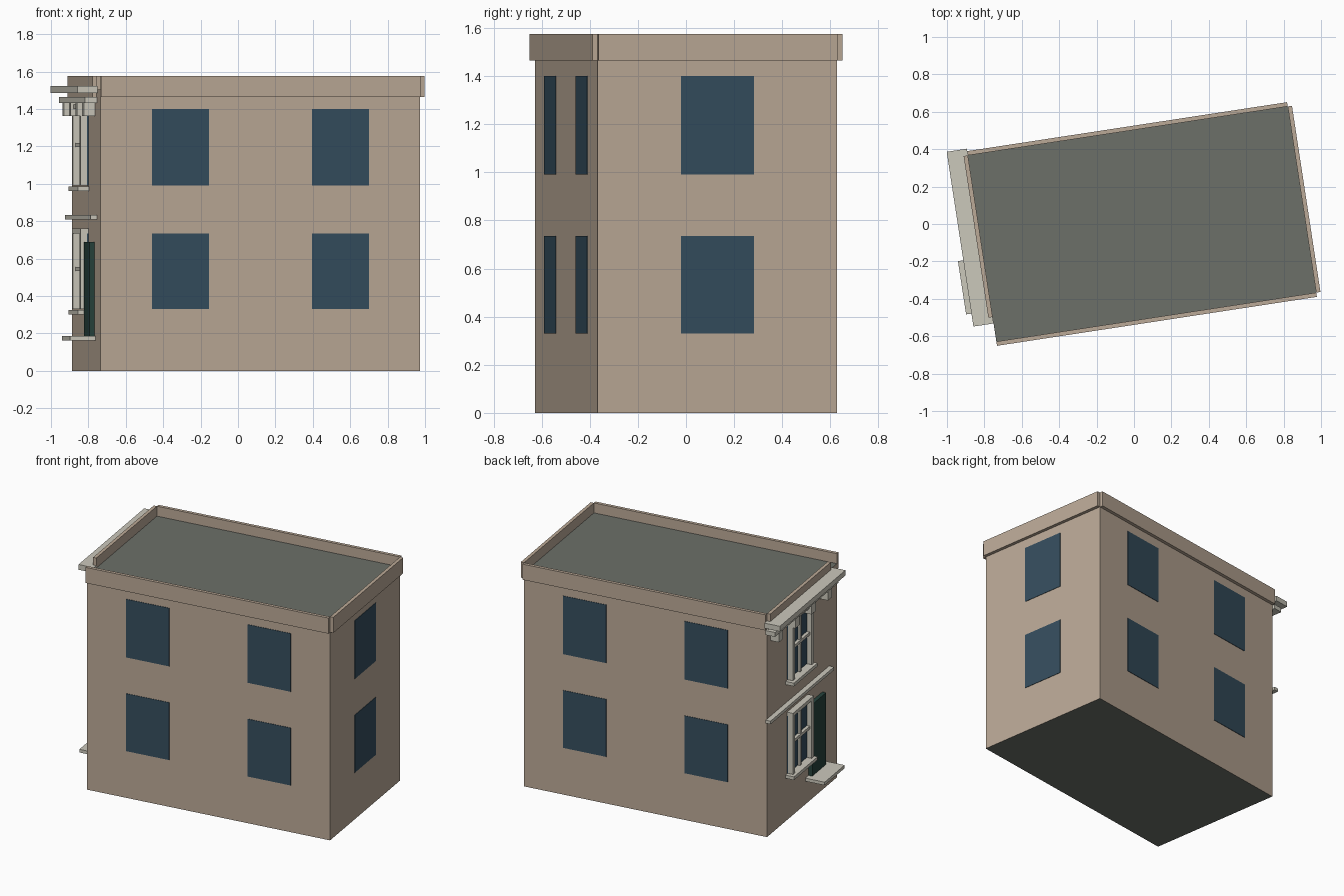
import bpy, bmesh, math
from mathutils import Matrix, Vector

if "Cube" in bpy.data.objects:
    bpy.data.objects.remove(bpy.data.objects["Cube"])

L, W, H = 1.73, 1.007, 1.505          # body length, depth, roof height
PLACE = Matrix.Translation((0.043, 0, 0)) @ Matrix.Rotation(math.radians(8.7), 4, 'Z')


def material(name, rgb):
    m = bpy.data.materials.new(name)
    m.diffuse_color = (*rgb, 1)
    m.use_nodes = True
    m.node_tree.nodes["Principled BSDF"].inputs["Base Color"].default_value = m.diffuse_color
    return m


WALL = material("wall_tan", (0.50, 0.40, 0.31))
ROOF = material("roof_grey", (0.15, 0.16, 0.14))
GLASS = material("window_blue", (0.035, 0.075, 0.11))
STONE = material("stone_trim", (0.60, 0.58, 0.50))
DOOR = material("door_green", (0.02, 0.055, 0.045))

# each wall: start corner, direction along it, outward normal
WALLS = {
    "front": ((-L / 2, -W / 2), (1, 0), (0, -1)),
    "back": ((-L / 2, W / 2), (1, 0), (0, 1)),
    "right": ((L / 2, -W / 2), (0, 1), (1, 0)),
    "left": ((-L / 2, -W / 2), (0, 1), (-1, 0)),
}


def box(name, wall, u, n, z, mat):
    """Box on a wall: u along the wall, n outward, z up, each a (min, max) pair."""
    o, d, k = (Vector(v) for v in WALLS[wall])
    bm = bmesh.new()
    bmesh.ops.create_cube(bm, size=1)
    for v in bm.verts:
        a, b, c = (r[0] + (t + 0.5) * (r[1] - r[0]) for r, t in zip((u, n, z), v.co))
        p = o + d * a + k * b
        v.co = PLACE @ Vector((p.x, p.y, c))
    bmesh.ops.recalc_face_normals(bm, faces=bm.faces)
    me = bpy.data.meshes.new(name)
    bm.to_mesh(me)
    bm.free()
    me.materials.append(mat)
    ob = bpy.data.objects.new(name, me)
    bpy.context.collection.objects.link(ob)
    return ob


# body with grey roof and underside
body = box("body", "front", (0, L), (-W, 0), (0, H), WALL)
body.data.materials.append(ROOF)
for f in body.data.polygons:
    if abs(f.normal.z) > 0.9:
        f.material_index = 1

# parapet strips outside each wall
for wall, u in (("front", (0, L)), ("back", (0, L)), ("right", (0, W)), ("left", (0.133, W))):
    box(wall + "_parapet", wall, u, (0, 0.023), (1.465, 1.575), WALL)

# plain windows on three walls, two floors
FLOORS = ((0.33, 0.735), (0.99, 1.40))
for wall, centres in (("front", (L / 4, L * 3 / 4)), ("back", (L / 4, L * 3 / 4)), ("right", (W / 2,))):
    for c in centres:
        for z in FLOORS:
            box(wall + "_window", wall, (c - 0.154, c + 0.154), (-0.01, 0.003), z, GLASS)

# entrance side: framed sash windows
U0, U1 = 0.42, 0.72
UM = (U0 + U1) / 2
for z0, z1 in FLOORS:
    zm = (z0 + z1) / 2 + 0.012
    box("sash_glass", "left", (U0, U1), (-0.01, 0.008), (z0, z1), GLASS)
    box("sash_jamb", "left", (U0, U0 + 0.03), (0, 0.043), (z0, z1), STONE)
    box("sash_jamb", "left", (U1 - 0.03, U1), (0, 0.043), (z0, z1), STONE)
    box("sash_head", "left", (U0, U1), (0, 0.043), (z1, z1 + 0.025), STONE)
    box("sash_mullion", "left", (UM - 0.01, UM + 0.01), (0, 0.025), (z0, z1), STONE)
    box("sash_rail", "left", (U0 + 0.03, U1 - 0.03), (0, 0.03), (zm - 0.01, zm + 0.01), STONE)
    box("sash_sill", "left", (U0 - 0.02, U1 + 0.02), (0, 0.06), (z0 - 0.028, z0 - 0.005), STONE)

# door and step
box("door", "left", (0.21, 0.41), (0, 0.027), (0.185, 0.69), DOOR)
box("door_step", "left", (0.168, 0.456), (0, 0.138), (0.163, 0.185), STONE)

# string course, cornice and brackets
box("string_course", "left", (0.113, 1.027), (0, 0.035), (0.81, 0.832), STONE)
box("cornice_lower", "left", (0.113, 1.027), (0, 0.067), (1.432, 1.463), STONE)
box("cornice_upper", "left", (0.098, 1.043), (0, 0.109), (1.485, 1.522), STONE)
for i in range(4):
    c = 0.22 + i * 0.235
    box("cornice_bracket", "left", (c - 0.03, c + 0.03), (0, 0.06), (1.362, 1.432), STONE)
